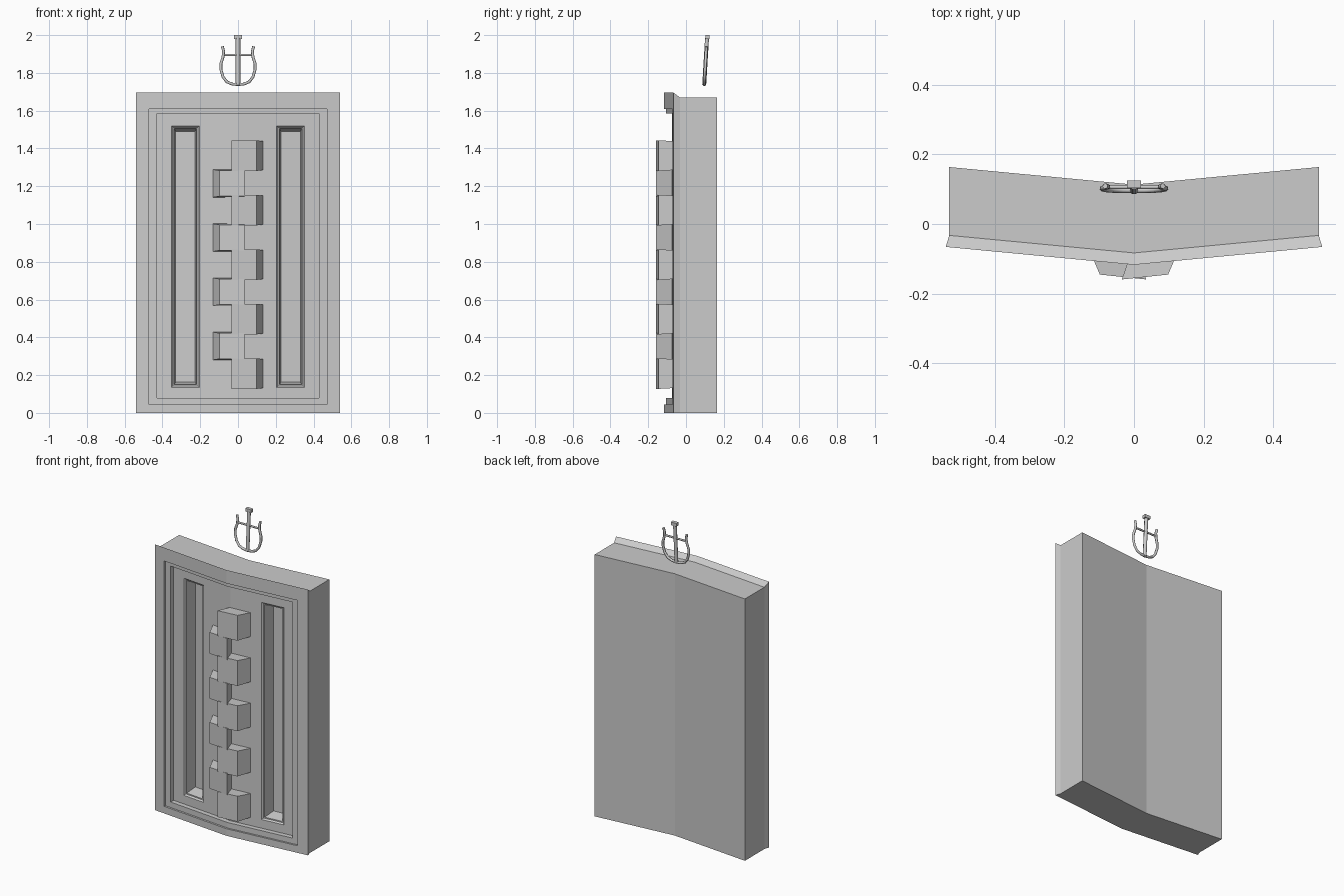
import bpy, bmesh, math

if "Cube" in bpy.data.objects:
    bpy.data.objects.remove(bpy.data.objects["Cube"])

BEND = 0.095  # backward slope of each panel half


def make_object(name, bm):
    mesh = bpy.data.meshes.new(name)
    bm.to_mesh(mesh)
    bm.free()
    ob = bpy.data.objects.new(name, mesh)
    bpy.context.collection.objects.link(ob)
    return ob


# Bent panel: right half as nested rectangles (x0, x1, z0, z1, y), back to front, then mirrored
rings = [
    (0, .53, 0, 1.67, .113),
    (0, .53, 0, 1.67, -.083),
    (0, .54, 0, 1.695, -.117),
    (0, .47, .045, 1.61, -.117),
    (0, .47, .045, 1.61, -.105),
    (0, .43, .08, 1.585, -.105),
    (0, .43, .08, 1.585, -.075),
    (.205, .352, .135, 1.52, -.075),
    (.213, .345, .143, 1.512, -.066),
    (.22, .338, .15, 1.506, -.066),
    (.228, .33, .163, 1.49, .01),
]
bm = bmesh.new()
loops = []
for x0, x1, z0, z1, y in rings:
    loops.append([bm.verts.new((x, y + BEND * x, z))
                  for x, z in ((x0, z0), (x1, z0), (x1, z1), (x0, z1))])
for k, (a, b) in enumerate(zip(loops, loops[1:])):
    for i in range(4):
        if i == 3 and k < 6:
            continue  # open along the mirror seam
        j = (i + 1) % 4
        bm.faces.new((a[i], a[j], b[j], b[i]))
bm.faces.new(loops[0][::-1])
bm.faces.new(loops[-1])
panel = make_object("door_panel", bm)
mod = panel.modifiers.new("mirror", 'MIRROR')
mod.use_clip = True


# Interlocking teeth along the centre seam
def tooth(name, side, z0, z1, flare):
    bm = bmesh.new()
    profile = [(-.035, -.159, flare), (.098, -.145, flare),
               (.135, -.058, 0), (.0, -.058, 0)]
    low = [bm.verts.new((side * x, y, z0 - f)) for x, y, f in profile]
    high = [bm.verts.new((side * x, y, z1 + f)) for x, y, f in profile]
    bm.faces.new(low)
    bm.faces.new(high)
    for i in range(4):
        j = (i + 1) % 4
        bm.faces.new((low[i], low[j], high[j], high[i]))
    bmesh.ops.recalc_face_normals(bm, faces=bm.faces)
    make_object(name, bm)


for i in range(5):
    z = .132 + i * .2885
    tooth(f"right_tooth_{i + 1}", 1, z, z + .152, .005)
for i in range(4):
    z = .28 + i * .287
    tooth(f"left_tooth_{i + 1}", -1, z, z + .148, -.006)


# Hanging hook above the panel, leaning slightly
def lean(z):
    return .096 + (z - 1.73) * .06


def rod(name, points, radius):
    curve = bpy.data.curves.new(name, 'CURVE')
    curve.dimensions = '3D'
    curve.bevel_depth = radius
    curve.bevel_resolution = 1
    curve.use_fill_caps = True
    spline = curve.splines.new('POLY')
    spline.points.add(len(points) - 1)
    for p, (x, z) in zip(spline.points, points):
        p.co = (x, lean(z), z, 1)
    ob = bpy.data.objects.new(name, curve)
    bpy.context.collection.objects.link(ob)


def box(name, x, y, z, size):
    bpy.ops.mesh.primitive_cube_add(size=1, location=(x, y, z))
    ob = bpy.context.object
    ob.name = name
    ob.scale = size


half = [(.083, 1.94), (.076, 1.915), (.079, 1.885), (.09, 1.85), (.091, 1.82),
        (.08, 1.78), (.06, 1.753), (.032, 1.741), (0, 1.738)]
rod("hook_bow", [(-x, z) for x, z in half] + half[-2::-1], .008)
rod("hook_crossbar", [(-.077, 1.895), (.077, 1.895)], .006)
rod("hook_shaft", [(0, 1.735), (0, 1.985)], .012)
box("hook_cap", 0, .114, 1.99, (.04, .022, .02))
